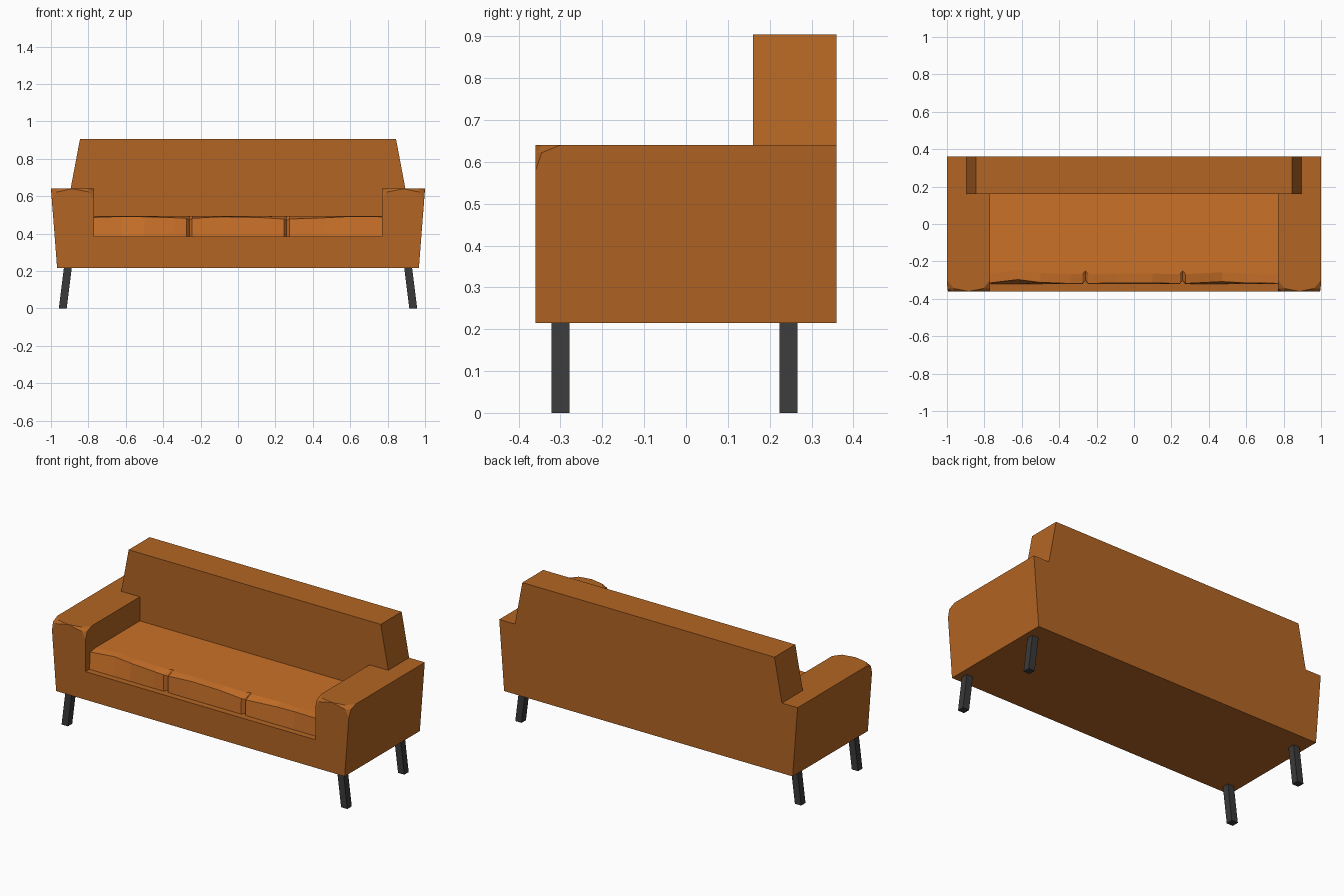
import bpy, bmesh

if "Cube" in bpy.data.objects:
    bpy.data.objects.remove(bpy.data.objects["Cube"])


def material(name, rgb):
    m = bpy.data.materials.new(name)
    m.diffuse_color = (*rgb, 1)
    m.use_nodes = True
    m.node_tree.nodes["Principled BSDF"].inputs["Base Color"].default_value = m.diffuse_color
    return m


def build(name, verts, faces, mat):
    mesh = bpy.data.meshes.new(name)
    bm = bmesh.new()
    vs = [bm.verts.new(v) for v in verts]
    for f in faces:
        bm.faces.new([vs[i] for i in f])
    bmesh.ops.recalc_face_normals(bm, faces=bm.faces)
    bm.to_mesh(mesh)
    bm.free()
    mesh.materials.append(mat)
    ob = bpy.data.objects.new(name, mesh)
    bpy.context.collection.objects.link(ob)
    return ob


def mirror(ob):
    mod = ob.modifiers.new("mirror", 'MIRROR')
    mod.use_clip = True
    mod.merge_threshold = 0.0005


fabric = material("fabric", (0.45, 0.13, 0.017))
cushion_fabric = material("cushion_fabric", (0.59, 0.165, 0.022))
dark = material("dark_leg", (0.042, 0.042, 0.042))

# Sofa body: right half, named corner points (front, middle, back)
F, M, B = -0.36, 0.16, 0.36
P = {
    'aF': (0, F, .215), 'bF': (.967, F, .215), 'eF': (.77, F, .385), 'fF': (0, F, .385),
    'dM': (.77, M, .64), 'eM': (.77, M, .385), 'fM': (0, M, .385),
    'gM': (.895, M, .64), 'hM': (.845, M, .905), 'iM': (0, M, .905),
    'aB': (0, B, .215), 'bB': (.967, B, .215), 'cB': (1, B, .64),
    'gB': (.895, B, .64), 'hB': (.845, B, .905), 'iB': (0, B, .905),
    # rounded front corners of the arm, outer (o) and inner (n)
    'top': (.885, F, .64),
    'o1': (.995, F, .578), 'o2': (.998, -.345, .622), 'o3': (1, -.3, .64),
    'o4': (.972, F, .622), 'o5': (.962, -.345, .64),
    'n1': (.77, F, .578), 'n2': (.77, -.345, .622), 'n3': (.77, -.3, .64),
    'n4': (.795, F, .622), 'n5': (.805, -.345, .64),
}
body_faces = [
    'aF bF o1 o4 top n4 n1 eF fF',            # front
    'bF o1 o2 o3 cB bB',                      # outer side
    'top o5 o3 cB gB gM dM n3 n5',            # arm top
    'n1 n2 n3 dM eM eF',                      # inner arm side
    'eF eM fM fF',                            # seat deck
    'fM eM dM gM hM iM',                      # backrest front
    'hM iM iB hB', 'gM hM hB gB',             # backrest top and end
    'aB bB cB gB hB iB', 'aF bF bB aB',       # rear and underside
]
for s in 'on':
    body_faces += [t.replace('s', s) for t in
                   ('s1 s2 s4', 's2 s3 s5', 's2 s5 s4', 's4 s5 top')]
keys = list(P)
idx = [[keys.index(k) for k in f.split()] for f in body_faces]
mirror(build("sofa_body", list(P.values()), idx, fabric))

# Seat cushion: stations along x (x, front y of the top edge, z of the top edge)
stations = [(-.77, -.315, .487), (-.62, -.297, .492), (-.5, -.312, .49), (-.34, -.318, .485),
            (-.275, -.318, .482), (-.26, -.3, .472), (-.245, -.318, .482), (-.1, -.315, .49),
            (.1, -.315, .487), (.245, -.318, .478), (.26, -.3, .47), (.275, -.318, .478),
            (.47, -.308, .485), (.6, -.315, .492), (.77, -.317, .49)]
verts, faces = [], []
for x, y, z in stations:
    notch = abs(abs(x) - .26) < .005
    low = -.3 if notch else -.322
    verts += [(x, low, .385), (x, y, z), (x, y + .05, .494), (x, M, .494), (x, M, .385)]
for k in range(len(stations) - 1):
    a, b = 5 * k, 5 * k + 5
    for j in range(5):
        n = (j + 1) % 5
        faces.append((a + j, a + n, b + n, b + j))
last = 5 * (len(stations) - 1)
faces += [tuple(range(5)), tuple(range(last, last + 5))]
build("seat_cushion", verts, faces, cushion_fabric)

# Splayed square legs
for name, y in (("front_leg", -.30), ("back_leg", .245)):
    h = .021
    lv = [(x + dx, y + dy, z) for z, x in ((0, .937), (.215, .91))
          for dx, dy in ((-h, -h), (h, -h), (h, h), (-h, h))]
    lf = [(0, 1, 2, 3), (4, 5, 6, 7)] + [(i, (i + 1) % 4, (i + 1) % 4 + 4, i + 4) for i in range(4)]
    mirror(build(name, lv, lf, dark))
